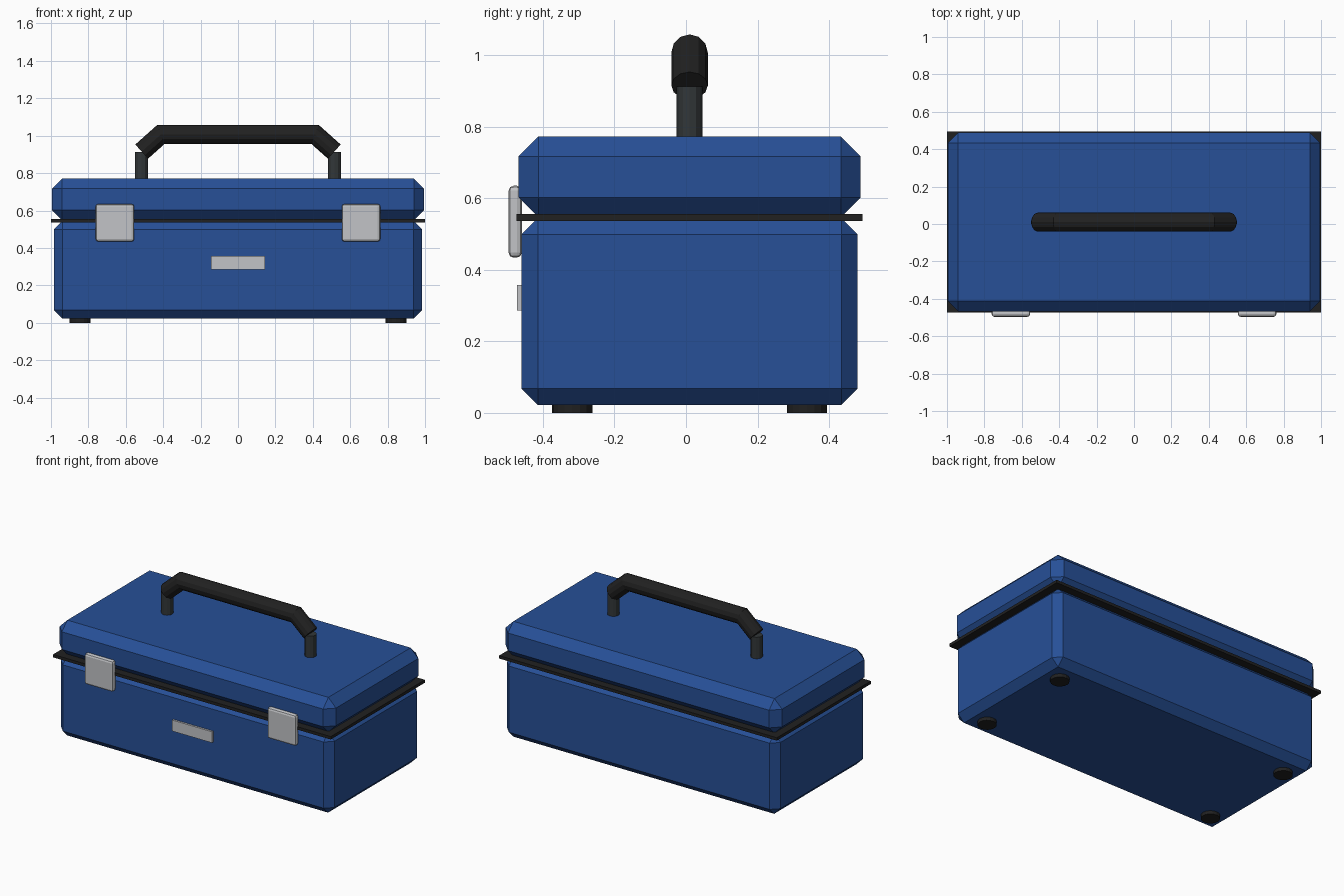
import bpy, bmesh, math
from mathutils import Vector, Matrix

if "Cube" in bpy.data.objects:
    bpy.data.objects.remove(bpy.data.objects["Cube"])

CY = 0.01  # depth centre of the case (latches stick out in front)


def material(name, rgb):
    m = bpy.data.materials.new(name)
    m.diffuse_color = (*rgb, 1)
    m.use_nodes = True
    m.node_tree.nodes["Principled BSDF"].inputs["Base Color"].default_value = m.diffuse_color
    return m


blue = material("blue paint", (0.02, 0.08, 0.31))
black = material("black rubber", (0.015, 0.015, 0.015))
grey = material("dark grey metal", (0.032, 0.038, 0.04))
silver = material("silver metal", (0.54, 0.55, 0.57))


def finish(bm, name, mat):
    bmesh.ops.recalc_face_normals(bm, faces=bm.faces)
    me = bpy.data.meshes.new(name)
    bm.to_mesh(me)
    bm.free()
    me.materials.append(mat)
    ob = bpy.data.objects.new(name, me)
    bpy.context.collection.objects.link(ob)
    return ob


def box(name, lo, hi, mat, bevel=0, segments=1):
    lo, hi = Vector(lo), Vector(hi)
    bm = bmesh.new()
    bmesh.ops.create_cube(bm, size=1, matrix=Matrix.Translation((lo + hi) / 2)
                          @ Matrix.Diagonal((*(hi - lo), 1)))
    if bevel:
        bmesh.ops.bevel(bm, geom=bm.edges[:], offset=bevel, segments=segments,
                        profile=0.5, affect='EDGES')
    return finish(bm, name, mat)


def cylinder(name, x, y, z0, z1, r, sides, mat):
    bm = bmesh.new()
    bmesh.ops.create_cone(bm, cap_ends=True, segments=sides, radius1=r, radius2=r,
                          depth=z1 - z0,
                          matrix=Matrix.Translation((x, y, (z0 + z1) / 2)))
    return finish(bm, name, mat)


def tube(name, path, r, sides, mat):
    """Mitred tube along a path in the XZ plane."""
    pts = [Vector(p) for p in path]
    bm = bmesh.new()
    rings = []
    for i, p in enumerate(pts):
        a = (p - pts[i - 1]).normalized() if i else (pts[1] - p).normalized()
        b = (pts[i + 1] - p).normalized() if i < len(pts) - 1 else a
        t = (a + b).normalized()
        n = Vector((-t.z, 0, t.x)) / t.dot(a)  # stretched to keep thickness
        ring = []
        for k in range(sides):
            ang = math.tau * k / sides
            ring.append(bm.verts.new(p + n * r * math.cos(ang)
                                     + Vector((0, r * math.sin(ang), 0))))
        rings.append(ring)
    for r0, r1 in zip(rings, rings[1:]):
        for k in range(sides):
            j = (k + 1) % sides
            bm.faces.new((r0[k], r0[j], r1[j], r1[k]))
    bm.faces.new(rings[0])
    bm.faces.new(rings[-1])
    return finish(bm, name, mat)


# Case: chamfered base and lid with a thin seal between them
box("base", (-0.985, CY - 0.47, 0.022), (0.985, CY + 0.47, 0.545), blue, 0.046)
box("lid", (-0.995, CY - 0.478, 0.547), (0.995, CY + 0.478, 0.772), blue, 0.055)
box("seal", (-1, CY - 0.484, 0.537), (1, CY + 0.484, 0.556), black)

# Label plate on the front
box("front_plate", (-0.144, -0.473, 0.286), (0.144, -0.455, 0.358), silver)

# Mirrored parts: latches, handle posts, feet
for s, side in ((-1, "left"), (1, "right")):
    x = 0.658 * s
    box(side + "_latch", (x - 0.103, -0.496, 0.434), (x + 0.103, -0.459, 0.635),
        silver, 0.014, 2)
    cylinder(side + "_handle_post", 0.516 * s, CY, 0.76, 0.912, 0.036, 12, grey)
    for d, end in ((-1, "front"), (1, "back")):
        cylinder(f"{end}_{side}_foot", 0.845 * s, CY + 0.328 * d, 0, 0.03,
                 0.056, 16, black)

# Grip: bent tube over the posts
tube("handle_grip", [(-0.515, CY, 0.915), (-0.412, CY, 1.007),
                     (0.412, CY, 1.007), (0.515, CY, 0.915)], 0.051, 12, black)
